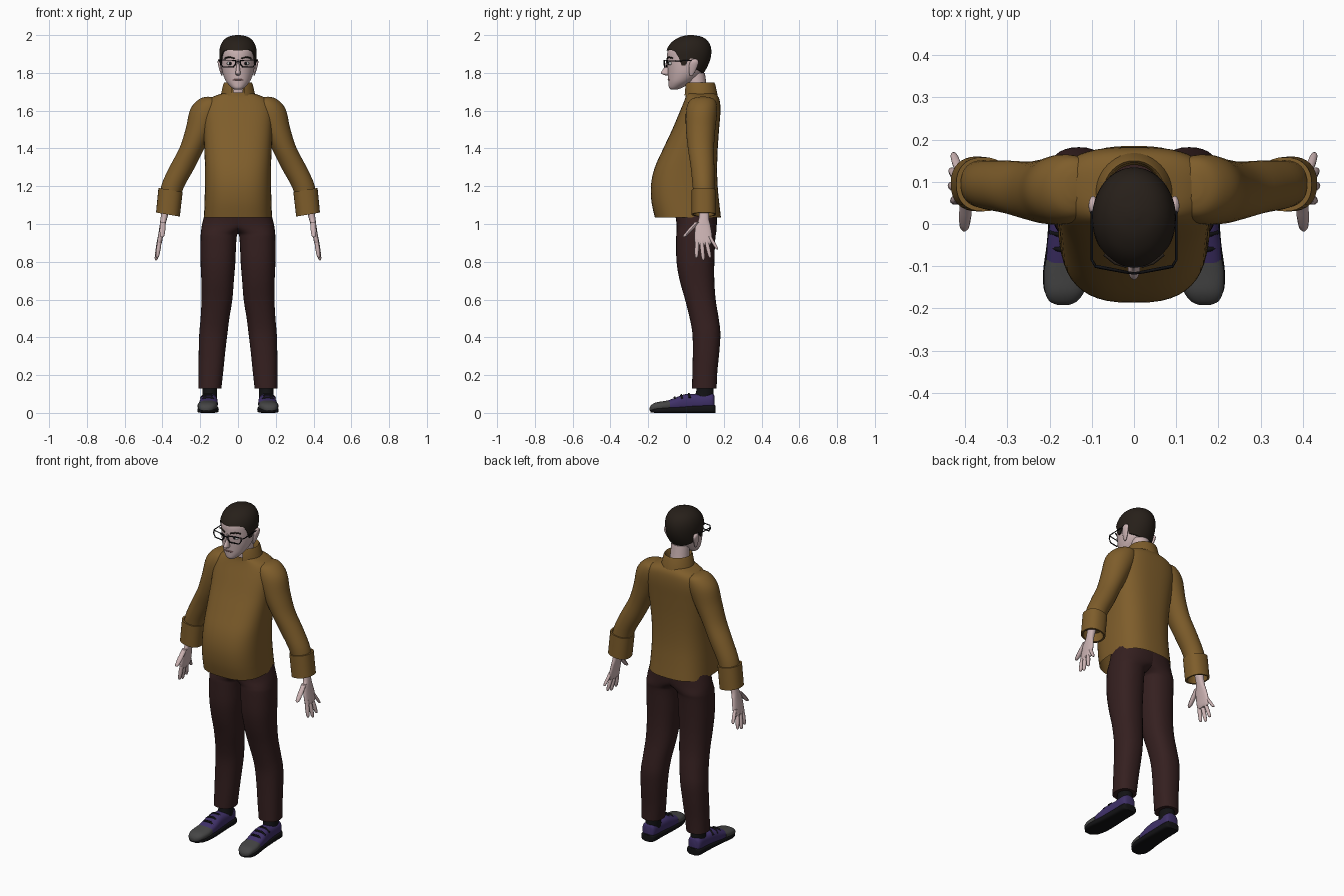
import bpy, bmesh, math
from mathutils import Vector


def material(name, rgb):
    m = bpy.data.materials.new(name)
    m.diffuse_color = (*rgb, 1)
    return m


SHIRT = material("mustard_cloth", (0.21, 0.11, 0.024))
PANTS = material("brown_cloth", (0.035, 0.014, 0.014))
HAIR = material("dark_hair", (0.02, 0.014, 0.01))
SKIN = material("skin", (0.6, 0.45, 0.45))
PURPLE = material("purple_canvas", (0.05, 0.03, 0.14))
GREY = material("grey_rubber", (0.06, 0.06, 0.06))
BLACK = material("black", (0.006, 0.006, 0.007))
WHITE = material("eye_white", (0.8, 0.8, 0.8))
LIP = material("lip", (0.35, 0.18, 0.18))


def spline(rows, sub):
    """Catmull-Rom through rows of numbers."""
    if sub == 1:
        return rows
    out = []
    for i in range(len(rows) - 1):
        p = [rows[max(0, min(len(rows) - 1, i + k))] for k in (-1, 0, 1, 2)]
        for s in range(sub):
            t = s / sub
            out.append([0.5 * (2 * b + (c - a) * t + (2 * a - 5 * b + 4 * c - d) * t * t
                               + (3 * b - a - 3 * c + d) * t ** 3) for a, b, c, d in zip(*p)])
    out.append(rows[-1])
    return out


def mirrored(ob):
    ob.modifiers.new("mirror", 'MIRROR')


def make_grid(name, rings, mat, closed=True, caps=(True, True), mirror=False):
    bm = bmesh.new()
    vs = [[bm.verts.new(p) for p in r] for r in rings]
    n = len(vs[0])
    for a, b in zip(vs, vs[1:]):
        for j in range(n if closed else n - 1):
            k = (j + 1) % n
            bm.faces.new((a[j], a[k], b[k], b[j]))
    if caps[0]:
        bm.faces.new(vs[0])
    if caps[1]:
        bm.faces.new(vs[-1])
    bmesh.ops.recalc_face_normals(bm, faces=bm.faces)
    me = bpy.data.meshes.new(name)
    bm.to_mesh(me)
    bm.free()
    me.shade_smooth()
    me.set_sharp_from_angle(angle=math.radians(45))
    me.materials.append(mat)
    ob = bpy.data.objects.new(name, me)
    bpy.context.collection.objects.link(ob)
    if mirror:
        mirrored(ob)
    return ob


def loft(name, rows, mat, power=2.0, n=32, sub=4, caps=(True, True), axis='Z',
         arc=None, tilt=(0, 0), mirror=False):
    """Rows are (height, x0, x1, v0, v1); axis 'Y' stacks the rings along y."""
    a0, a1 = arc or (0, 2 * math.pi)
    rings = []
    for h, x0, x1, v0, v1 in spline(rows, sub):
        ring = []
        for j in range(n):
            a = a0 + (a1 - a0) * j / (n - 1 if arc else n)
            c, s = math.cos(a), math.sin(a)
            dx = (x1 - x0) / 2 * math.copysign(abs(c) ** (2 / power), c)
            dv = (v1 - v0) / 2 * math.copysign(abs(s) ** (2 / power), s)
            x, v = (x0 + x1) / 2 + dx, (v0 + v1) / 2 + dv
            h2 = h + tilt[0] * dx + tilt[1] * dv
            ring.append((x, v, h2) if axis == 'Z' else (x, h2, v))
        rings.append(ring)
    return make_grid(name, rings, mat, arc is None, caps, mirror)


def ball(name, loc, scale, mat, mirror=False):
    x, y, z = loc
    a, b, c = scale
    rows = []
    for i in range(11):
        t = -math.pi / 2 + math.pi * (i * 0.98 + 0.1) / 10
        r = max(0.03, math.cos(t))
        rows.append((z + c * math.sin(t), x - a * r, x + a * r, y - b * r, y + b * r))
    return loft(name, rows, mat, n=16, sub=1, mirror=mirror)


def tube(name, pts, r, mat, cyclic=False, mirror=True):
    cu = bpy.data.curves.new(name, 'CURVE')
    cu.dimensions = '3D'
    cu.bevel_depth, cu.bevel_resolution = r, 1
    cu.use_fill_caps = True
    sp = cu.splines.new('POLY')
    sp.points.add(len(pts) - 1)
    for p, q in zip(sp.points, pts):
        p.co = (*q, 1)
    sp.use_cyclic_u = cyclic
    cu.materials.append(mat)
    ob = bpy.data.objects.new(name, cu)
    bpy.context.collection.objects.link(ob)
    if mirror:
        mirrored(ob)


# Shirt body with round belly
loft("shirt_body", [(1.035, -.18, .18, -.165, .185), (1.12, -.177, .177, -.183, .175),
                    (1.21, -.175, .175, -.185, .167), (1.3, -.175, .175, -.165, .165),
                    (1.4, -.178, .178, -.12, .168), (1.5, -.182, .182, -.073, .175),
                    (1.59, -.185, .185, -.035, .182), (1.645, -.17, .17, -.012, .18),
                    (1.675, -.13, .13, -.002, .17), (1.695, -.07, .07, 0, .15)],
     SHIRT, power=2.7, n=48, caps=(False, False))
# Sleeves
loft("sleeve", [(1.672, .12, .16, .06, .12), (1.655, .08, .205, .02, .155), (1.6, .08, .252, .0, .165),
                (1.5, .13, .276, .0, .155), (1.4, .182, .308, .01, .148), (1.3, .232, .36, .025, .15),
                (1.2, .287, .405, .035, .15), (1.1, .32, .42, .045, .15)],
     SHIRT, tilt=(.1, 0), mirror=True)
# Turned-back cuffs
loft("cuff", [(1.18, .305, .41, .04, .15), (1.18, .293, .421, .03, .158), (1.05, .308, .434, .03, .16),
              (1.05, .318, .424, .04, .15), (1.1, .32, .42, .045, .148)],
     SHIRT, power=2.3, sub=1, tilt=(.17, 0), mirror=True, caps=(False, True))
# Open folded collar
loft("collar", [(1.675, -.066, .066, 0, .14), (1.742, -.068, .068, .0, .145), (1.748, -.073, .073, -.004, .15),
                (1.74, -.078, .078, -.008, .155), (1.68, -.092, .092, -.014, .168)],
     SHIRT, sub=1, n=40, caps=(False, False), arc=(math.radians(-68), math.radians(248)))

# Trousers
loft("trouser_leg", [(1.07, -.13, .172, -.06, .165), (1.0, -.1, .19, -.05, .163), (.955, -.008, .196, -.05, .16),
                     (.92, .008, .198, -.052, .155), (.8, .014, .198, -.05, .15), (.7, .022, .194, -.033, .15),
                     (.6, .03, .193, -.005, .157), (.5, .046, .198, .02, .173), (.42, .056, .205, .034, .182),
                     (.32, .068, .208, .036, .176), (.22, .078, .209, .034, .166), (.13, .088, .21, .032, .162)],
     PANTS, power=2.3, mirror=True)
# Socks and shoes
loft("sock", [(.18, .11, .188, .055, .145), (.12, .11, .188, .055, .145), (.07, .11, .19, .04, .148)],
     BLACK, mirror=True)
loft("shoe_sole", [(.155, .125, .18, 0, .04), (.14, .108, .197, 0, .042), (.06, .106, .2, 0, .04),
                   (-.04, .102, .206, 0, .034), (-.11, .104, .215, 0, .03), (-.16, .118, .212, 0, .025),
                   (-.188, .145, .19, .003, .022)], BLACK, power=4, axis='Y', mirror=True)
loft("shoe_upper", [(.15, .13, .175, .02, .09), (.135, .112, .193, .02, .103), (.06, .11, .195, .015, .1),
                    (0, .108, .2, .01, .1), (-.05, .107, .206, .01, .083), (-.11, .112, .208, .01, .06)],
     PURPLE, power=2.6, axis='Y', mirror=True)
loft("shoe_toe", [(-.085, .108, .209, .01, .068), (-.12, .108, .214, .01, .062), (-.16, .118, .211, .008, .055),
                  (-.183, .135, .2, .008, .042), (-.192, .155, .18, .012, .028)],
     GREY, power=2.5, axis='Y', mirror=True)
for y, z in ((.02, .1), (-.02, .094), (-.055, .082)):
    tube("shoe_lace", [(.118, y, z - .02), (.14, y - .005, z), (.175, y - .005, z), (.197, y, z - .02)],
         .006, BLACK)

# Hands
loft("palm", [(1.1, .355, .4, .07, .125), (1.03, .375, .41, .068, .122), (.99, .386, .415, .05, .13),
              (.94, .396, .423, .045, .138), (.905, .402, .428, .046, .136), (.89, .408, .425, .055, .128)],
     SKIN, power=2.4, n=20, mirror=True)


def finger(name, a, b, r):
    a, b = Vector(a), Vector(b)
    rows = []
    for t, k in ((0, 1), (.35, 1), (.5, 1.04), (.75, .92), (.9, .8), (.97, .55), (1, .2)):
        p = a.lerp(b, t)
        rows.append((p.z, p.x - r * k, p.x + r * k, p.y - r * k, p.y + r * k))
    loft(name, rows, SKIN, n=10, sub=1, mirror=True)


finger("index_finger", (.414, .06, .92), (.428, .055, .82), .0115)
finger("middle_finger", (.415, .082, .92), (.434, .092, .808), .0115)
finger("ring_finger", (.415, .106, .92), (.433, .128, .82), .011)
finger("little_finger", (.414, .125, .935), (.428, .166, .865), .010)
finger("thumb", (.397, .06, 1.01), (.402, -.012, .93), .0145)

# Head and neck
head_rows = [(1.712, -.018, .018, -.08, -.045), (1.722, -.034, .034, -.09, -.02), (1.75, -.06, .06, -.093, .03),
             (1.785, -.077, .077, -.095, .075), (1.82, -.086, .086, -.097, .1), (1.87, -.091, .091, -.1, .122),
             (1.92, -.091, .091, -.096, .127), (1.96, -.076, .076, -.068, .112), (1.985, -.046, .046, -.025, .078),
             (1.994, -.006, .006, .018, .03)]
loft("head", head_rows, SKIN, n=40)
loft("neck", [(1.64, -.065, .065, .01, .135), (1.7, -.055, .055, .01, .115), (1.8, -.052, .052, .0, .1)],
     SKIN, n=24)

# Hair cap: follows the head above a hairline that varies around it
dense = spline(head_rows, 4)
hairline = [(0, 1.918), (35, 1.922), (52, 1.915), (64, 1.885), (74, 1.84), (86, 1.84), (92, 1.875),
            (108, 1.875), (118, 1.82), (180, 1.79)]


def lookup(table, x):
    for a, b in zip(table, table[1:]):
        if a[0] <= x <= b[0]:
            t = (x - a[0]) / (b[0] - a[0])
            return [p + (q - p) * t for p, q in zip(a, b)]
    return table[-1]


hair = []
for i in range(16):
    ring = []
    for j in range(72):
        a = math.radians(j * 5)
        low = lookup(hairline, min(j * 5, 360 - j * 5))[1]
        z = low + (1.994 - low) * math.sin(math.pi / 2 * max(0, i - 1) / 14)
        _, x0, x1, y0, y1 = lookup(dense, z)
        g = -.003 if i == 0 else .007
        ring.append((((x1 - x0) / 2 + g) * math.sin(a), (y0 + y1) / 2 - ((y1 - y0) / 2 + g) * math.cos(a),
                     z + (.006 * (z - low) / (1.994 - low) if i else 0)))
    hair.append(ring)
make_grid("hair", hair, HAIR, caps=(False, True))

# Face
loft("nose", [(1.87, -.006, .006, -.104, -.08), (1.835, -.008, .008, -.112, -.08), (1.805, -.013, .013, -.131, -.08),
              (1.795, -.014, .014, -.129, -.08), (1.787, -.008, .008, -.11, -.08)], SKIN, n=16)
loft("ear", [(1.785, .082, .088, .02, .035), (1.81, .082, .097, .015, .05), (1.85, .085, .107, .018, .066),
             (1.868, .088, .106, .028, .062), (1.874, .09, .1, .038, .052)], SKIN, n=16, mirror=True)
ball("eye", (.042, -.082, 1.85), (.018, .011, .009), WHITE, True)
ball("pupil", (.041, -.09, 1.85), (.008, .005, .008), BLACK, True)
tube("eyebrow", [(.018, -.1, 1.876), (.045, -.092, 1.884), (.07, -.072, 1.878)], .004, HAIR)
tube("mouth", [(-.028, -.086, 1.762), (-.01, -.094, 1.764), (.01, -.094, 1.764), (.028, -.086, 1.762)],
     .004, LIP, mirror=False)

# Glasses
tube("lens_frame", [(.014, -.115, 1.866), (.09, -.1, 1.868), (.092, -.1, 1.85), (.08, -.103, 1.83),
                    (.026, -.113, 1.83), (.014, -.115, 1.845)], .0035, BLACK, cyclic=True)
tube("glasses_bridge", [(-.014, -.115, 1.856), (0, -.117, 1.86), (.014, -.115, 1.856)], .003, BLACK, mirror=False)
tube("glasses_temple", [(.091, -.1, 1.862), (.1, -.085, 1.862), (.1, .03, 1.866), (.1, .06, 1.85)], .003, BLACK)
